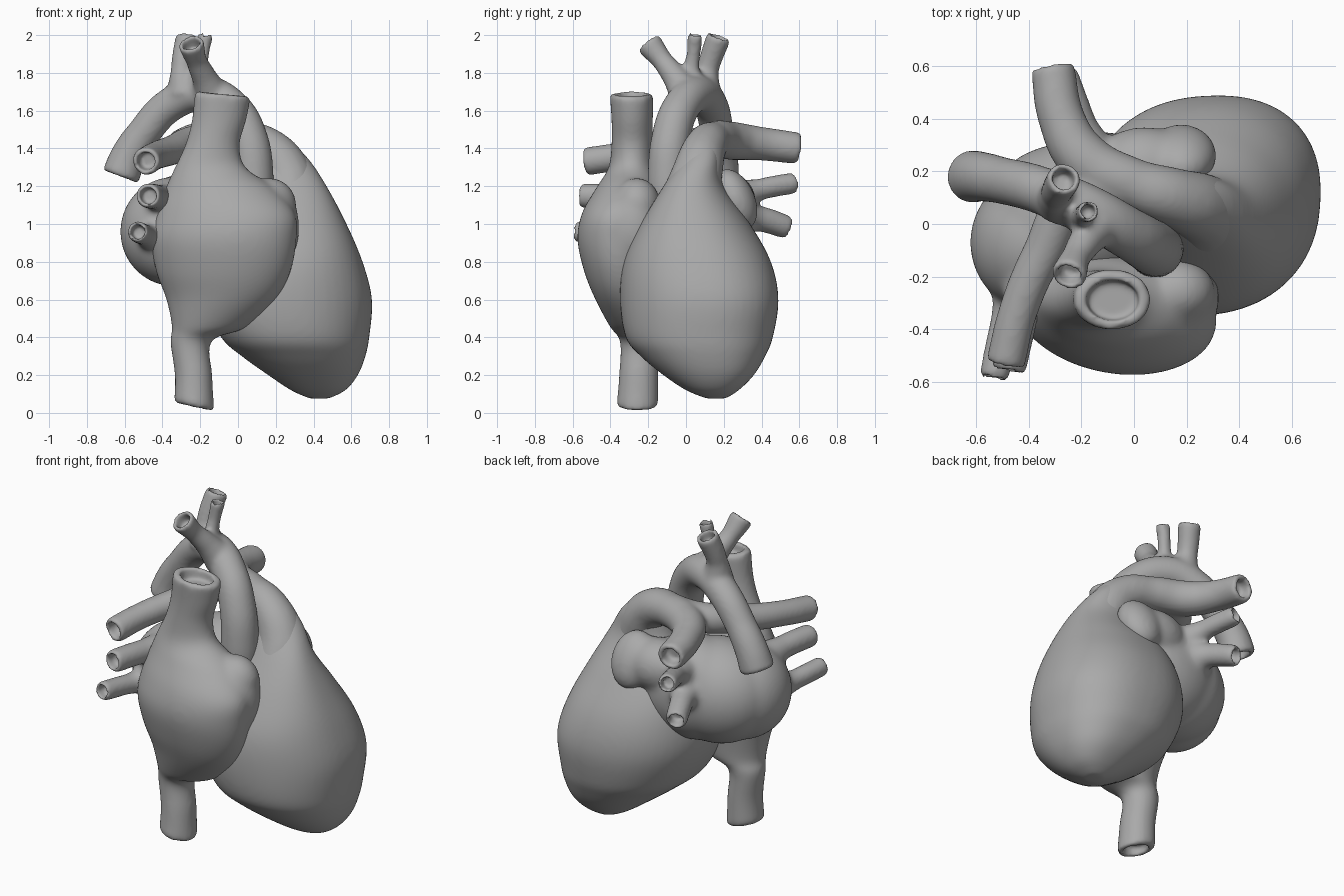
import bpy, bmesh, math
from mathutils import Vector, Matrix

cube = bpy.data.objects.get("Cube")
if cube:
    bpy.data.objects.remove(cube)

grey = bpy.data.materials.new("matte_grey")
grey.use_nodes = True
grey.diffuse_color = (0.4, 0.4, 0.4, 1)
grey.node_tree.nodes["Principled BSDF"].inputs["Base Color"].default_value = (0.4, 0.4, 0.4, 1)


def add_object(name, data):
    ob = bpy.data.objects.new(name, data)
    bpy.context.scene.collection.objects.link(ob)
    return ob


def baked(ob):
    """Mesh of an object with its modifiers applied; the object is removed."""
    dg = bpy.context.evaluated_depsgraph_get()
    mesh = bpy.data.meshes.new_from_object(ob.evaluated_get(dg))
    bpy.data.objects.remove(ob)
    return mesh


def ball(bm, centre, radii, pitch=0):
    m = (Matrix.Translation(centre) @ Matrix.Rotation(math.radians(pitch), 4, 'X')
         @ Matrix.Diagonal((*radii, 1)))
    bmesh.ops.create_uvsphere(bm, u_segments=32, v_segments=20, radius=1, matrix=m)


def loft(bm, slices, power=1.0, sides=48, steps=5):
    """Oval slices (z, x min, x max, y min, y max, diagonal lean, tilt) joined by a smooth skin."""
    s = [Vector(v + (0,) * (7 - len(v))) for v in slices]
    s = [s[0]] + s + [s[-1]]
    rows = []
    for a, b, c, d in zip(s, s[1:], s[2:], s[3:]):
        for i in range(steps):
            t = i / steps
            rows.append(b + (c - a) * (t / 2) + (a * 2 - b * 5 + c * 4 - d) * (t * t / 2)
                        + (b * 3 - a - c * 3 + d) * (t ** 3 / 2))
    rows.append(s[-1])

    def bulge(v):
        return math.copysign(abs(v) ** power, v)

    rings = []
    for z, x0, x1, y0, y1, lean, tilt in rows:
        ring = []
        for k in range(sides):
            a = math.tau * k / sides
            ring.append(bm.verts.new(((x0 + x1) / 2 + (x1 - x0) / 2 * bulge(math.cos(a - lean)),
                                      (y0 + y1) / 2 + (y1 - y0) / 2 * bulge(math.sin(a)),
                                      z + tilt * math.cos(a))))
        rings.append(ring)
    for lo, hi in zip(rings, rings[1:]):
        for k in range(sides):
            n = (k + 1) % sides
            bm.faces.new((lo[k], lo[n], hi[n], hi[k]))
    bm.faces.new(rings[0][::-1])
    bm.faces.new(rings[-1])


def tube(bm, points):
    """Vessel through points (x, y, z, radius)."""
    cu = bpy.data.curves.new("path", 'CURVE')
    cu.dimensions = '3D'
    cu.bevel_depth, cu.bevel_resolution, cu.use_fill_caps = 1, 6, True
    sp = cu.splines.new('BEZIER')
    sp.bezier_points.add(len(points) - 1)
    for bp, p in zip(sp.bezier_points, points):
        bp.co, bp.radius = p[:3], p[3]
        bp.handle_left_type = bp.handle_right_type = 'AUTO'
    mesh = baked(add_object("path", cu))
    bm.from_mesh(mesh)
    bpy.data.meshes.remove(mesh)


def bore(bm, tip, direction, radius, depth=0.07, wide=1):
    """Cutter that hollows an open vessel end."""
    m = (Matrix.Translation(tip) @ Vector(direction).to_track_quat('Z', 'Y').to_matrix().to_4x4()
         @ Matrix.Diagonal((wide, 1, 1, 1)))
    bmesh.ops.create_cone(bm, cap_ends=True, segments=32, radius1=radius * 0.85,
                          radius2=radius, depth=depth * 2, matrix=m)


def tubes(bm, cut, paths):
    for p in paths:
        tube(bm, p)
        end = Vector(p[-1][:3])
        bore(cut, end, end - Vector(p[-2][:3]), p[-1][3] * 0.7)


def fuse(name, bm, cut, soften=10):
    """Blend overlapping pieces into one skin, then hollow its open ends."""
    bmesh.ops.remove_doubles(bm, verts=bm.verts, dist=0.0005)
    bmesh.ops.recalc_face_normals(bm, faces=bm.faces)
    mesh, cut_mesh = bpy.data.meshes.new(name), bpy.data.meshes.new("bores")
    bm.to_mesh(mesh)
    cut.to_mesh(cut_mesh)
    ob, cutter = add_object(name, mesh), add_object("bores", cut_mesh)
    cutter.hide_render = True

    def remesh(size, repeat):
        r = ob.modifiers.new("skin", 'REMESH')
        r.mode, r.voxel_size = 'VOXEL', size
        s = ob.modifiers.new("soften", 'SMOOTH')
        s.factor, s.iterations = 0.5, repeat

    remesh(0.013, soften)
    if len(cut.verts):
        b = ob.modifiers.new("hollow", 'BOOLEAN')
        b.object, b.operation, b.solver = cutter, 'DIFFERENCE', 'EXACT'
        remesh(0.011, 4)
    result = baked(ob)
    bpy.data.objects.remove(cutter)
    result.materials.clear()
    result.materials.append(grey)
    result.polygons.foreach_set("use_smooth", [True] * len(result.polygons))
    add_object(name, result)
    bm.free()
    cut.free()


# Ventricles: large tilted body with its apex low on one side
bm, cut = bmesh.new(), bmesh.new()
loft(bm, [(0.075, 0.38, 0.48, 0.11, 0.21), (0.12, 0.28, 0.57, 0, 0.28, 0.08),
          (0.2, 0.16, 0.635, -0.12, 0.36, 0.1), (0.3, 0.02, 0.675, -0.24, 0.42, 0.1),
          (0.4, -0.09, 0.695, -0.32, 0.46, 0.1), (0.6, -0.18, 0.71, -0.35, 0.49, 0.1),
          (0.8, -0.17, 0.66, -0.33, 0.45, 0.04), (1, -0.1, 0.575, -0.24, 0.34, -0.06),
          (1.2, 0.03, 0.47, -0.12, 0.2, -0.1), (1.35, 0.08, 0.37, -0.02, 0.18),
          (1.46, 0.1, 0.25, 0.05, 0.17)], power=0.88)
fuse("ventricles", bm, cut, 20)

# Right atrium with the upper and lower great veins
bm, cut = bmesh.new(), bmesh.new()
loft(bm, [(0.03, -0.34, -0.125, -0.37, -0.145, 0, -0.025), (0.2, -0.335, -0.135, -0.355, -0.145),
          (0.38, -0.36, -0.14, -0.35, -0.14), (0.45, -0.35, 0.04, -0.4, -0.12),
          (0.6, -0.38, 0.2, -0.48, -0.1, -0.15), (0.75, -0.435, 0.28, -0.54, -0.08, -0.18),
          (0.92, -0.46, 0.31, -0.575, -0.08, -0.18), (1.06, -0.43, 0.3, -0.55, -0.1, -0.18),
          (1.2, -0.38, 0.18, -0.47, -0.13, -0.12), (1.3, -0.335, 0.04, -0.41, -0.17),
          (1.42, -0.28, 0.01, -0.395, -0.175), (1.55, -0.245, 0.045, -0.395, -0.175),
          (1.69, -0.23, 0.07, -0.405, -0.17, 0, -0.015)])
ball(bm, (0.165, -0.26, 1.1), (0.145, 0.125, 0.145))
ball(bm, (0.155, -0.28, 0.98), (0.17, 0.165, 0.25))
bore(cut, (-0.08, -0.29, 1.69), (0, 0, 1), 0.085, 0.06, 1.3)
bore(cut, (-0.23, -0.257, 0.02), (0, 0, -1), 0.078)
fuse("right_atrium", bm, cut, 18)

# Left atrium with its ear and four lung veins
bm, cut = bmesh.new(), bmesh.new()
ball(bm, (-0.34, -0.07, 0.96), (0.285, 0.28, 0.29))
ball(bm, (-0.24, 0.02, 0.965), (0.34, 0.29, 0.31))
ball(bm, (-0.12, 0.09, 0.98), (0.34, 0.26, 0.31))
ball(bm, (0.04, 0.215, 1.12), (0.2, 0.155, 0.155))
ball(bm, (0.18, 0.26, 1.13), (0.135, 0.105, 0.175), 25)
tubes(bm, cut, [
    [(-0.38, -0.1, 1.1, 0.11), (-0.43, -0.34, 1.14, 0.07), (-0.48, -0.565, 1.15, 0.07)],
    [(-0.42, -0.15, 0.92, 0.1), (-0.49, -0.38, 0.94, 0.06), (-0.535, -0.595, 0.96, 0.06)],
    [(-0.14, 0.2, 1.12, 0.12), (-0.2, 0.38, 1.18, 0.06), (-0.275, 0.585, 1.22, 0.06)],
    [(-0.16, 0.2, 1.04, 0.14), (-0.24, 0.38, 1.03, 0.07), (-0.31, 0.545, 0.98, 0.066)]])
fuse("left_atrium", bm, cut, 24)

# Aorta: arch, descending end and three upper branches
bm, cut = bmesh.new(), bmesh.new()
tubes(bm, cut, [
    [(0.07, -0.09, 1.05, 0.11), (0.08, -0.095, 1.25, 0.11), (0.055, -0.08, 1.45, 0.105), (-0.03, -0.03, 1.61, 0.1),
     (-0.19, 0.06, 1.69, 0.098), (-0.36, 0.13, 1.63, 0.092), (-0.5, 0.165, 1.48, 0.09), (-0.58, 0.18, 1.36, 0.096),
     (-0.622, 0.18, 1.25, 0.103)],
    [(-0.12, 0.02, 1.65, 0.1), (-0.18, -0.06, 1.78, 0.067), (-0.22, -0.125, 1.865, 0.056), (-0.25, -0.2, 1.96, 0.072)],
    [(-0.2, 0.05, 1.7, 0.08), (-0.2, 0.03, 1.82, 0.042), (-0.19, 0.04, 1.9, 0.038), (-0.17, 0.05, 2.01, 0.044)],
    [(-0.28, 0.09, 1.68, 0.1), (-0.295, 0.115, 1.82, 0.06), (-0.265, 0.175, 1.995, 0.067)]])
fuse("aorta", bm, cut, 8)

# Lung artery: trunk that forks to both sides
bm, cut = bmesh.new(), bmesh.new()
tubes(bm, cut, [
    [(0.28, 0.02, 1.1, 0.17), (0.255, 0.06, 1.27, 0.135), (0.15, 0.1, 1.4, 0.115), (0, 0.15, 1.445, 0.1),
     (-0.19, 0.25, 1.44, 0.103), (-0.275, 0.4, 1.425, 0.09), (-0.31, 0.6, 1.4, 0.085)],
    [(0, 0.14, 1.45, 0.085), (-0.2, 0.12, 1.44, 0.09), (-0.35, -0.12, 1.39, 0.08),
     (-0.44, -0.33, 1.36, 0.075), (-0.49, -0.535, 1.33, 0.076)]])
fuse("lung_artery", bm, cut)
